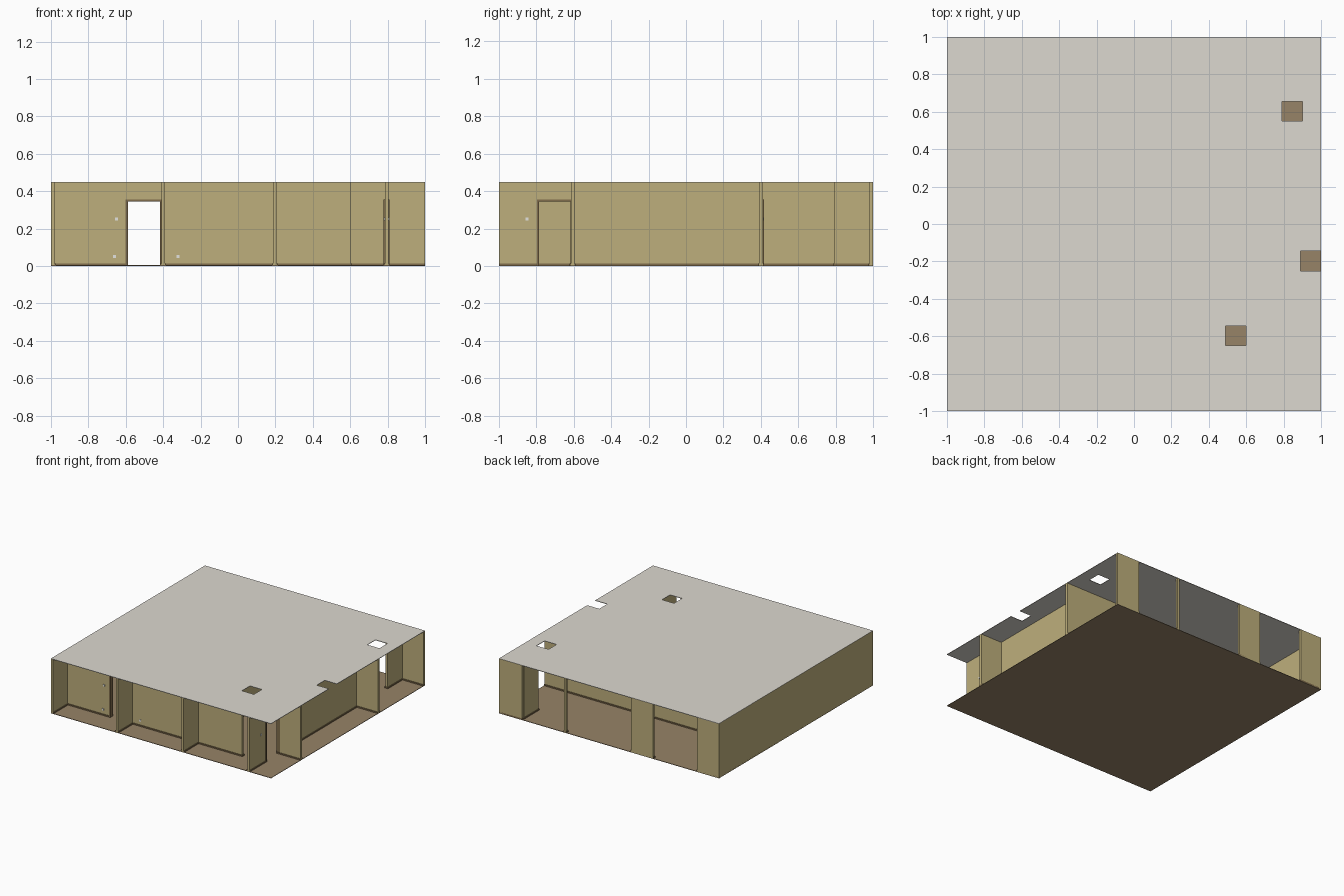
import bpy
import bmesh

if "Cube" in bpy.data.objects:
    bpy.data.objects.remove(bpy.data.objects["Cube"])

HEIGHT = 0.45
SLAB = 0.004
HALF = 0.01        # half of the wall thickness
DOOR = 0.35


def material(name, srgb):
    rgb = [(c / 255 / 12.92) if c < 11 else ((c / 255 + 0.055) / 1.055) ** 2.4 for c in srgb]
    mat = bpy.data.materials.new(name)
    mat.use_nodes = True
    mat.diffuse_color = (*rgb, 1)
    shader = next(n for n in mat.node_tree.nodes if n.type == "BSDF_PRINCIPLED")
    shader.inputs["Base Color"].default_value = (*rgb, 1)
    shader.inputs["Roughness"].default_value = 0.8
    return mat


WALL = material("beige plaster", (190, 175, 124))
CEILING = material("ceiling white", (220, 216, 208))
FLOOR = material("floor brown", (151, 131, 103))
TRIM = material("trim brown", (128, 108, 76))
PLATE = material("switch white", (228, 228, 224))


def finish(name, bm, mat):
    mesh = bpy.data.meshes.new(name)
    bm.to_mesh(mesh)
    bm.free()
    mesh.materials.append(mat)
    obj = bpy.data.objects.new(name, mesh)
    bpy.context.collection.objects.link(obj)
    return obj


def clamp(v):
    return max(-1.0, min(1.0, v))


def add_box(bm, lo, hi):
    """Add a box between two corners, kept inside the plan."""
    verts = bmesh.ops.create_cube(bm, size=1)["verts"]
    lo = (clamp(lo[0]), clamp(lo[1]), lo[2])
    hi = (clamp(hi[0]), clamp(hi[1]), hi[2])
    for v in verts:
        v.co = [a + (c + 0.5) * (b - a) for a, b, c in zip(lo, hi, v.co)]


def strip(bm, axis, pos, start, end, z0, z1, half):
    """Box running along an axis, centred on the wall line."""
    if axis == "x":
        add_box(bm, (start, pos - half, z0), (end, pos + half, z1))
    else:
        add_box(bm, (pos - half, start, z0), (pos + half, end, z1))


def build_wall(name, axis, pos, start, end, door=None):
    wall, base = bmesh.new(), bmesh.new()
    runs = [(start, door[0]), (door[1], end)] if door else [(start, end)]
    for a, b in runs:
        strip(wall, axis, pos, a, b, 0.001, HEIGHT - 0.001, HALF)
        strip(base, axis, pos, a - 0.005, b + 0.005, 0.001, 0.014, HALF + 0.006)
    if door:
        a, b = door
        strip(wall, axis, pos, a, b, DOOR, HEIGHT - 0.001, HALF)
        # Door frame: two jambs and a head
        frame = bmesh.new()
        for jamb in (a, b):
            strip(frame, axis, pos, jamb - 0.006, jamb + 0.006, 0.001, DOOR + 0.006, HALF + 0.006)
        strip(frame, axis, pos, a, b, DOOR - 0.006, DOOR + 0.006, HALF + 0.006)
        finish(name + "_door_frame", frame, TRIM)
    finish(name, wall, WALL)
    finish(name + "_baseboard", base, TRIM)


# Floor slab
bm = bmesh.new()
add_box(bm, (-1, -1, 0), (1, 1, SLAB))
finish("floor", bm, FLOOR)

# Ceiling slab with three shaft openings
holes = [(0.79, 0.9, 0.55, 0.655), (0.89, 1.0, -0.25, -0.145), (0.49, 0.6, -0.65, -0.545)]
xs = sorted({-1.0, 1.0} | {x for h in holes for x in h[:2]})
ys = sorted({-1.0, 1.0} | {y for h in holes for y in h[2:]})
bm = bmesh.new()
for x0, x1 in zip(xs, xs[1:]):
    for y0, y1 in zip(ys, ys[1:]):
        cx, cy = (x0 + x1) / 2, (y0 + y1) / 2
        if any(h[0] < cx < h[1] and h[2] < cy < h[3] for h in holes):
            continue
        bm.faces.new([bm.verts.new((x, y, HEIGHT)) for x, y in
                      ((x0, y0), (x1, y0), (x1, y1), (x0, y1))])
bmesh.ops.remove_doubles(bm, verts=bm.verts, dist=0.0001)
bmesh.ops.dissolve_limit(bm, angle_limit=0.01, verts=bm.verts, edges=bm.edges)
ceiling = finish("ceiling", bm, CEILING)
thick = ceiling.modifiers.new("thickness", "SOLIDIFY")
thick.thickness = SLAB
thick.offset = -1

# Outer walls
build_wall("right_side_wall", "y", -0.99, -1, 1)
build_wall("back_panel_right", "x", 0.99, -1, -0.8)
build_wall("back_panel_middle", "x", 0.99, -0.4, -0.2)
build_wall("back_post", "x", 0.99, 0.39, 0.41)
build_wall("back_panel_left", "x", 0.99, 0.79, 1)

# Inner walls
build_wall("front_room_wall", "x", -0.8, -0.98, 0.605, (-0.595, -0.41))
build_wall("back_room_wall", "x", 0.4, -0.98, 1, (-0.595, -0.41))
build_wall("porch_divider_right", "y", -0.4, -1, -0.8)
build_wall("porch_divider_left", "y", 0.197, -1, 0.4)
build_wall("left_room_wall", "y", 0.795, -1, 0.4, (-0.79, -0.61))
build_wall("left_recess_wall", "x", -0.605, 0.79, 1)
build_wall("back_corner_wall", "y", 0.797, 0.79, 0.98)

# Switches and sockets, showing on both wall faces
plates = [("x", -0.8, -0.65, 0.25), ("x", -0.8, -0.66, 0.05), ("x", -0.8, -0.32, 0.05),
          ("y", 0.795, -0.85, 0.25), ("x", 0.4, -0.35, 0.25)]
bm = bmesh.new()
for axis, pos, along, z in plates:
    strip(bm, axis, pos, along - 0.008, along + 0.008, z - 0.008, z + 0.008, HALF + 0.004)
finish("switches_and_sockets", bm, PLATE)
